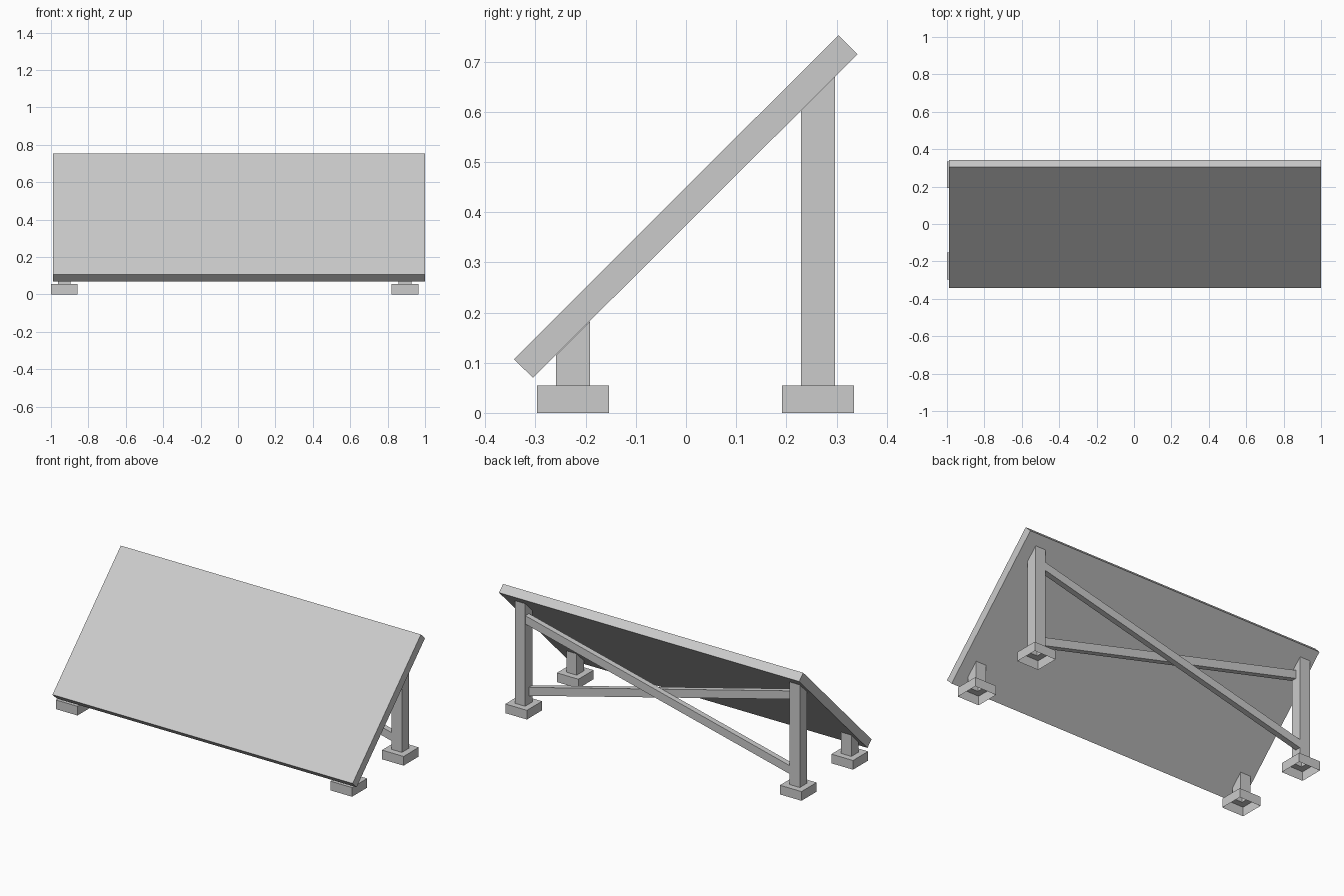
import bpy, math

if "Cube" in bpy.data.objects:
    bpy.data.objects.remove(bpy.data.objects["Cube"])

UNDERSIDE = 0.374          # underside of the panel follows z = y + UNDERSIDE


def make(name, verts, faces):
    mesh = bpy.data.meshes.new(name)
    mesh.from_pydata(verts, [], faces)
    mesh.update()
    obj = bpy.data.objects.new(name, mesh)
    bpy.context.collection.objects.link(obj)
    return obj


def square(cx, cy, half, z):
    return [(cx + sx * half, cy + sy * half, z)
            for sx, sy in ((-1, -1), (1, -1), (1, 1), (-1, 1))]


BOX = [(0, 1, 2, 3), (7, 6, 5, 4), (0, 4, 5, 1),
       (1, 5, 6, 2), (2, 6, 7, 3), (3, 7, 4, 0)]

# Tilted panel: 45 degree slab
profile = [(-0.305, 0.07), (0.342, 0.715), (0.304, 0.753), (-0.343, 0.107)]
make("panel", [(x, y, z) for x in (1.0, -0.99) for y, z in profile],
     [f[::-1] for f in BOX])


# Hollow foot, open below, with a tubular post mitred to the panel
def leg(name, cx, cy):
    rings = [square(cx, cy, 0.0715, 0), square(cx, cy, 0.0715, 0.055),
             square(cx, cy, 0.034, 0.055),
             [(x, y, y + UNDERSIDE) for x, y, _ in square(cx, cy, 0.034, 0)]]
    faces = [(r * 4 + i, r * 4 + (i + 1) % 4, r * 4 + 4 + (i + 1) % 4, r * 4 + 4 + i)
             for r in range(3) for i in range(4)]
    make(name, sum(rings, []), faces)


for side, cx in (("left", -0.9285), ("right", 0.8925)):
    leg("front_leg_" + side, cx, -0.225)
    leg("back_leg_" + side, cx, 0.263)


# Diagonal braces crossing between the back posts
def brace(name, y, z_left, z_right, half=0.025, depth=0.017):
    xl, xr = -0.8945, 0.8585
    outline = [(xl, z_left - half), (xr, z_right - half),
               (xr, z_right + half), (xl, z_left + half)]
    make(name, [(x, y + s * depth, z) for s in (-1, 1) for x, z in outline], BOX)


brace("brace_outer", 0.278, 0.142, 0.572)
brace("brace_inner", 0.246, 0.578, 0.130)
